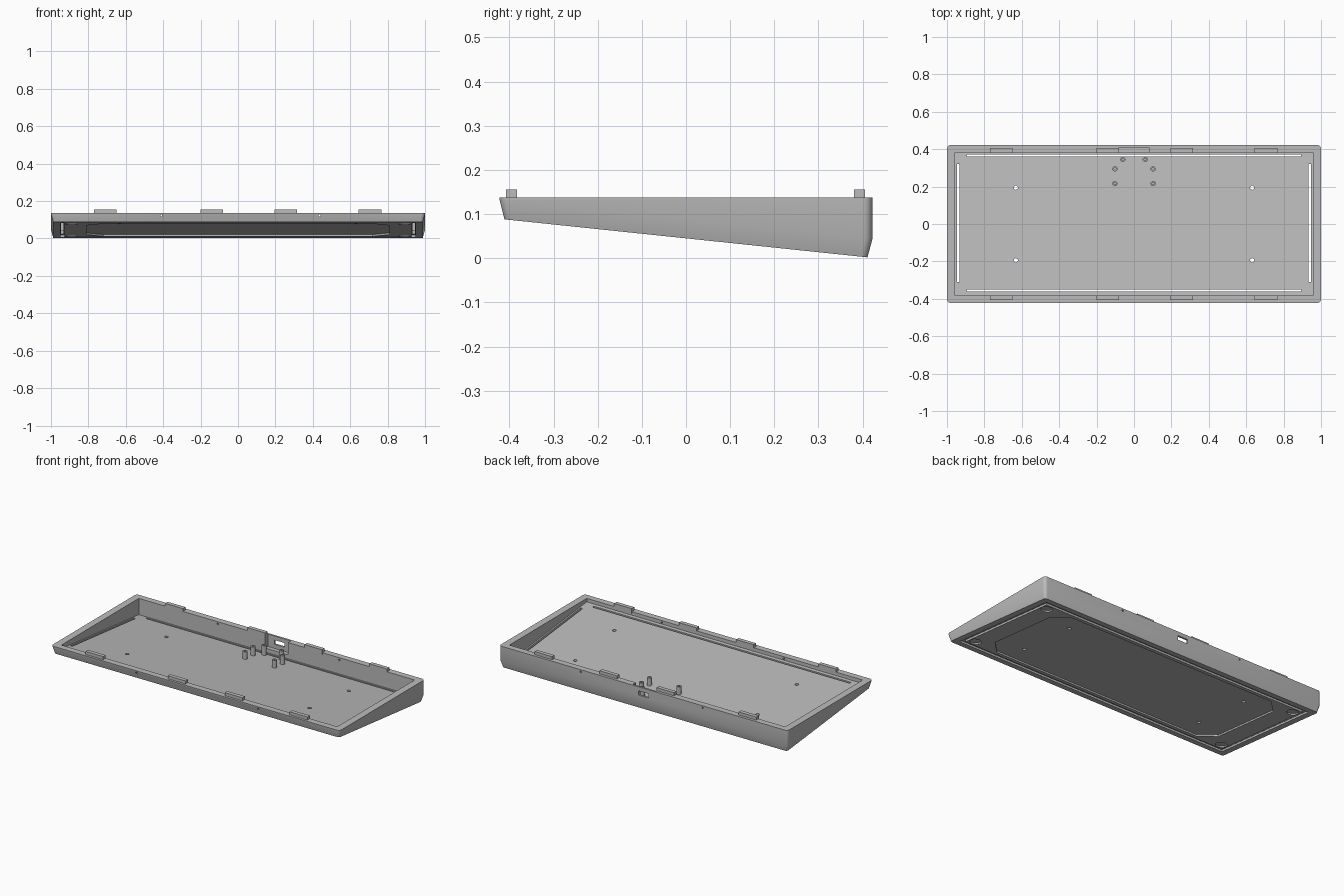
import bpy, bmesh
from math import sin, cos, pi, radians

cube = bpy.data.objects.get("Cube")
if cube:
    bpy.data.objects.remove(cube, do_unlink=True)

grey = bpy.data.materials.new("plain grey")
grey.use_nodes = True
COLOUR = (0.5, 0.5, 0.5, 1)
grey.diffuse_color = COLOUR
grey.node_tree.nodes["Principled BSDF"].inputs["Base Color"].default_value = COLOUR

TOP, FLOOR = 0.137, 0.03


def slope(h):
    """Height h above the sloping underside."""
    return lambda y: 0.045 - 0.1046 * y + h


def level(z):
    return lambda y: z


def rect(hx, hy, cx=0, cy=0):
    return [(cx - hx, cy - hy), (cx + hx, cy - hy), (cx + hx, cy + hy), (cx - hx, cy + hy)]


def rounded(hx, hy, r, n=6):
    pts = []
    for k, (sx, sy) in enumerate([(1, 1), (-1, 1), (-1, -1), (1, -1)]):
        for i in range(n + 1):
            a = (k + i / n) * pi / 2
            pts.append((sx * (hx - r) + r * cos(a), sy * (hy - r) + r * sin(a)))
    return pts


def octagon(hx, hy, c):
    return [(hx, c - hy), (hx, hy - c), (hx - c, hy), (c - hx, hy),
            (-hx, hy - c), (-hx, c - hy), (c - hx, -hy), (hx - c, -hy)]


def circle(cx, cy, r, n=20):
    return [(cx + r * cos(2 * pi * i / n), cy + r * sin(2 * pi * i / n)) for i in range(n)]


def loft(name, *rings):
    """Capped solid through (outline, height rule) rings."""
    bm = bmesh.new()
    loops = [[bm.verts.new((x, y, z(y))) for x, y in outline] for outline, z in rings]
    for a, b in zip(loops, loops[1:]):
        for i in range(len(a)):
            j = (i + 1) % len(a)
            bm.faces.new((a[i], a[j], b[j], b[i]))
    bm.faces.new(loops[0][::-1])
    bm.faces.new(loops[-1])
    bmesh.ops.recalc_face_normals(bm, faces=bm.faces)
    mesh = bpy.data.meshes.new(name)
    bm.to_mesh(mesh)
    bm.free()
    mesh.materials.append(grey)
    obj = bpy.data.objects.new(name, mesh)
    bpy.context.scene.collection.objects.link(obj)
    return obj


cutters = []


def cut(outline, low, high):
    cutters.append(loft("cutter", (outline, low), (outline, high)))


# Wedge shell with a leaning lower edge
case = loft("case_shell",
            (rounded(0.988, 0.411, 0.015), slope(0)),
            (rounded(1, 0.422, 0.02), slope(0.0425)),
            (rounded(1, 0.422, 0.02), level(TOP)))

# Inner tray above the sloping floor
cut(rect(0.956, 0.383), slope(FLOOR), level(0.3))

# Underside: central pocket, border groove, foot recesses
cut(octagon(0.81, 0.325, 0.09), slope(-0.1), slope(0.01))
for s in (-1, 1):
    cut(rect(0.95, 0.011, 0, s * 0.362), slope(-0.1), slope(0.012))
    cut(rect(0.011, 0.373, s * 0.939, 0), slope(-0.1), slope(0.012))
    for t in (-1, 1):
        cut(circle(s * 0.89, t * 0.308, 0.033, 28), slope(-0.1), slope(0.008))
        # Screw holes through the floor
        cut(circle(s * 0.632, t * 0.194, 0.011), slope(-0.1), slope(0.1))
    # Slots through the floor
    cut(rect(0.007, 0.315, s * 0.94, 0.005), slope(-0.1), slope(0.035))
cut(rect(0.892, 0.006, 0, 0.366), slope(-0.1), slope(0.035))
cut(rect(0.892, 0.006, 0, -0.356), slope(-0.1), slope(0.035))

# Connector bay and opening in the rear wall
cut(rect(0.08, 0.02, 0, 0.39), level(0.06), level(0.3))
cut(rect(0.035, 0.05, 0, 0.42), level(0.085), level(0.112))

# Small pin holes through front and rear walls
for x in (-0.41, 0.435):
    for y in (-0.405, 0.405):
        cut(rect(0.005, 0.04, x, y), level(0.118), level(0.128))

for c in cutters:
    c.hide_render = True
    mod = case.modifiers.new("cut", "BOOLEAN")
    mod.operation = "DIFFERENCE"
    mod.solver = "EXACT"
    mod.object = c
bpy.context.view_layer.update()
result = bpy.data.meshes.new_from_object(
    case.evaluated_get(bpy.context.evaluated_depsgraph_get()))
case.modifiers.clear()
case.data = result
for c in cutters:
    bpy.data.objects.remove(c, do_unlink=True)

parts = [case]

# Locating tabs along the front and rear rims
for x in (-0.71, -0.14, 0.255, 0.705):
    for side, y in (("front", -0.395), ("rear", 0.393)):
        parts.append(loft(side + "_tab",
                          (rect(0.061, 0.0125, x, y), level(TOP - 0.01)),
                          (rect(0.061, 0.0125, x, y), level(0.156))))

# Hollow standoffs for the circuit board
for s in (-1, 1):
    for x, y in ((0.102, 0.216), (0.102, 0.295), (0.06, 0.345)):
        x *= s
        parts.append(loft("standoff",
                          (circle(x, y, 0.014), slope(FLOOR - 0.005)),
                          (circle(x, y, 0.014), level(0.1)),
                          (circle(x, y, 0.006), level(0.1)),
                          (circle(x, y, 0.006), level(0.07))))

bpy.ops.object.select_all(action="DESELECT")
for p in parts:
    p.select_set(True)
bpy.context.view_layer.objects.active = case
bpy.ops.object.shade_smooth_by_angle(angle=radians(25))
